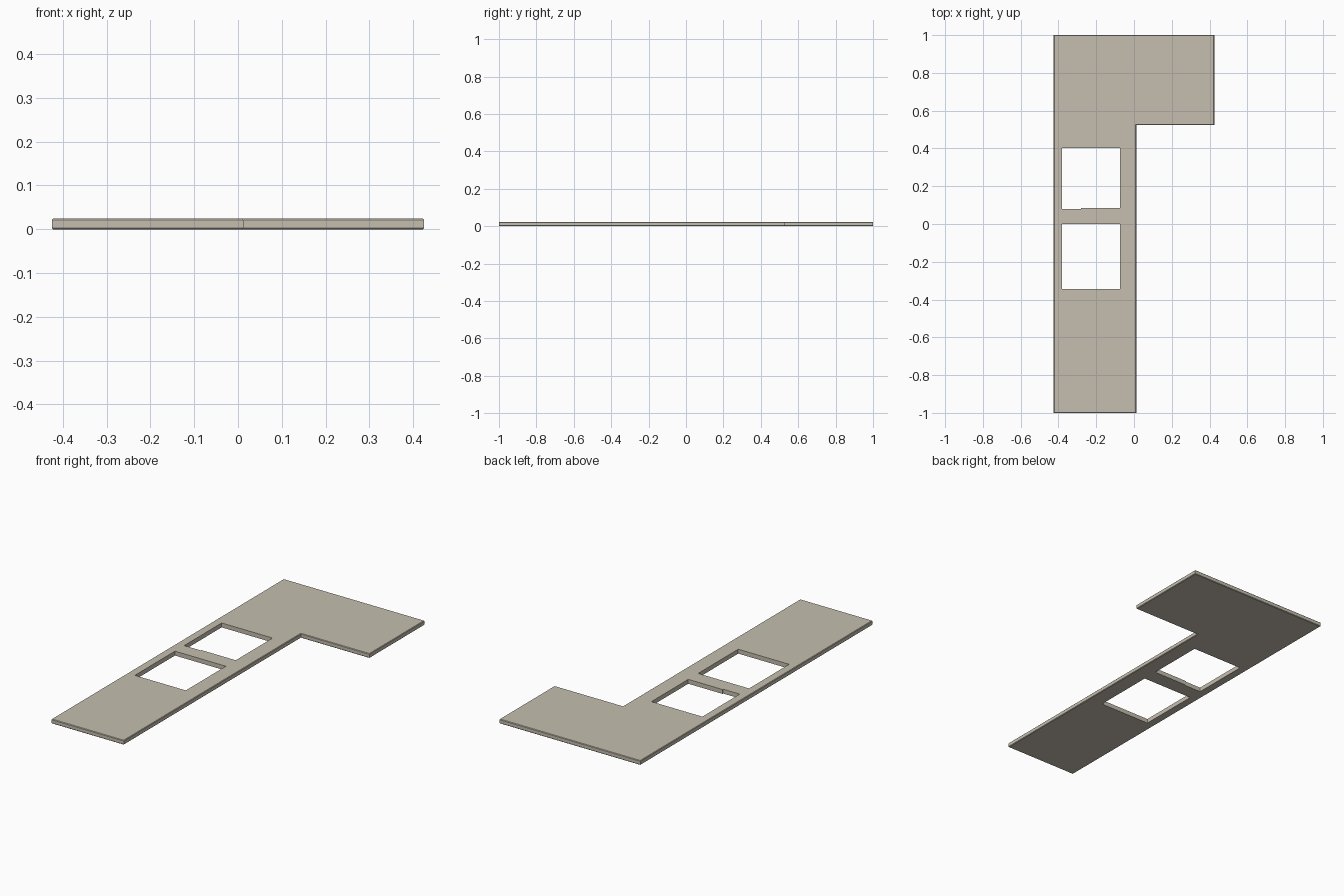
import bpy, bmesh

if "Cube" in bpy.data.objects:
    bpy.data.objects.remove(bpy.data.objects["Cube"])

THICK = 0.024
EDGE = 0.003

stone = bpy.data.materials.new("warm grey stone")
stone.diffuse_color = (0.56, 0.52, 0.43, 1)
stone.use_nodes = True
stone.node_tree.nodes["Principled BSDF"].inputs["Base Color"].default_value = stone.diffuse_color


def slab(name, outline, z0, z1, bevel=0.0):
    """Extrude a flat outline between two heights, optionally easing its rims."""
    bm = bmesh.new()
    face = bm.faces.new([bm.verts.new((x, y, z0)) for x, y in outline])
    out = bmesh.ops.extrude_face_region(bm, geom=[face], use_keep_orig=True)
    for v in out["geom"]:
        if isinstance(v, bmesh.types.BMVert):
            v.co.z = z1
    bmesh.ops.recalc_face_normals(bm, faces=bm.faces)
    if bevel:
        rims = [e for e in bm.edges if abs(e.verts[0].co.z - e.verts[1].co.z) < 1e-6]
        bmesh.ops.bevel(bm, geom=rims, offset=bevel, segments=1,
                        affect='EDGES', profile=0.5)
    mesh = bpy.data.meshes.new(name)
    bm.to_mesh(mesh)
    bm.free()
    mesh.materials.append(stone)
    obj = bpy.data.objects.new(name, mesh)
    bpy.context.collection.objects.link(obj)
    return obj


# L-shaped worktop with eased edges
worktop = slab("worktop", [(-0.425, -1), (0.012, -1), (0.012, 0.525), (0.425, 0.525),
                           (0.425, 1), (-0.425, 1)], 0, THICK, EDGE)

# two basin openings, the rear one with a small step in its front edge
L, R = -0.38, -0.073
openings = {
    "front_opening": [(L, -0.345), (R, -0.345), (R, 0.0), (L, 0.0)],
    "rear_opening": [(L, 0.08), (-0.28, 0.08), (-0.28, 0.085), (R, 0.085),
                     (R, 0.402), (L, 0.402)],
}
bpy.context.view_layer.objects.active = worktop
for name, outline in openings.items():
    cutter = slab(name, outline, -0.1, 0.1)
    cutter.hide_render = True
    mod = worktop.modifiers.new(name, 'BOOLEAN')
    mod.operation = 'DIFFERENCE'
    mod.solver = 'EXACT'
    mod.object = cutter
    bpy.ops.object.modifier_apply(modifier=name)
    bpy.data.objects.remove(cutter)
